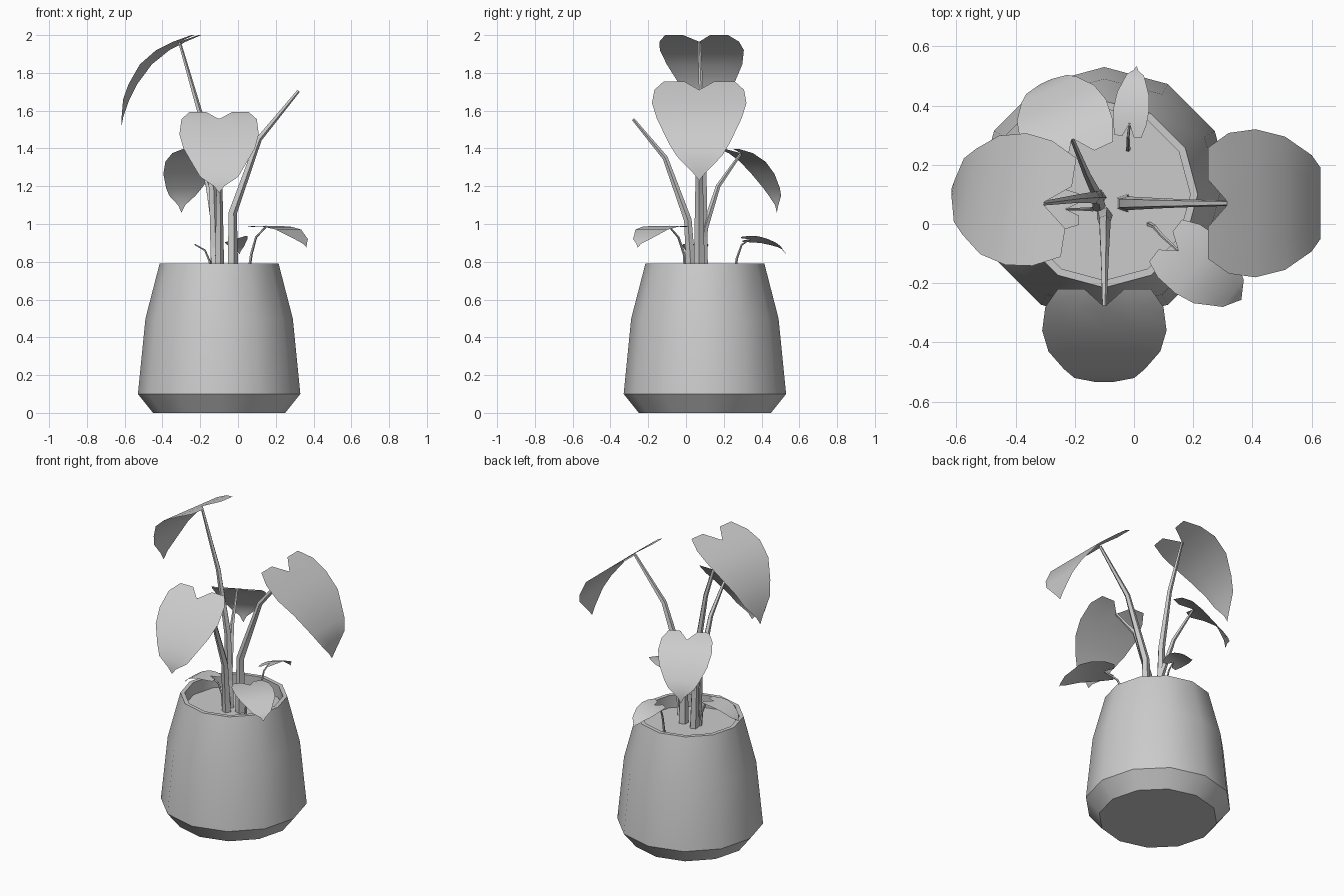
import bpy, bmesh, math
from mathutils import Vector

if "Cube" in bpy.data.objects:
    bpy.data.objects.remove(bpy.data.objects["Cube"])

CX, CY = -0.10, 0.10  # pot axis


def finish(name, bm, angle=35, recalc=True):
    if recalc:
        bmesh.ops.recalc_face_normals(bm, faces=bm.faces)
    me = bpy.data.meshes.new(name)
    bm.to_mesh(me)
    bm.free()
    ob = bpy.data.objects.new(name, me)
    bpy.context.collection.objects.link(ob)
    bpy.ops.object.select_all(action='DESELECT')
    ob.select_set(True)
    bpy.context.view_layer.objects.active = ob
    bpy.ops.object.shade_smooth_by_angle(angle=math.radians(angle))
    return ob


def bridge(bm, rings):
    for a, b in zip(rings, rings[1:]):
        n = len(a)
        for i in range(n):
            bm.faces.new((a[i], a[(i + 1) % n], b[(i + 1) % n], b[i]))


def lathe(name, profile, n=12):
    bm = bmesh.new()
    rings = []
    for r, z in profile:
        rings.append([bm.verts.new((CX + r * math.cos(2 * math.pi * i / n),
                                    CY + r * math.sin(2 * math.pi * i / n), z)) for i in range(n)])
    bridge(bm, rings)
    bm.faces.new(rings[0])
    bm.faces.new(rings[-1])
    return finish(name, bm)


def stem(name, pts, r0, r1, n=5):
    # tapered low-sided tube along a path
    bm = bmesh.new()
    pts = [Vector(p) for p in pts]
    rings = []
    for k, p in enumerate(pts):
        d = (pts[min(k + 1, len(pts) - 1)] - pts[max(k - 1, 0)]).normalized()
        q = Vector((0, 0, 1)).rotation_difference(d)
        r = r0 + (r1 - r0) * k / (len(pts) - 1)
        rings.append([bm.verts.new(p + q @ Vector((r * math.cos(2 * math.pi * i / n),
                                                   r * math.sin(2 * math.pi * i / n), 0)))
                      for i in range(n)])
    bridge(bm, rings)
    bm.faces.new(rings[0])
    bm.faces.new(rings[-1])
    return finish(name, bm)


# half-width fraction of the heart outline at each row after the lobes
WIDTHS = (0.95, 1.0, 0.9, 0.65, 0.48, 0.13)


def leaf(name, base, azimuth, half, profile, roll=0.0):
    # profile: (distance along midrib, z) for lobe row, attachment, ..., tip
    a = math.radians(azimuth)
    d = Vector((math.cos(a), math.sin(a), 0))
    side = Vector((-math.sin(a), math.cos(a), roll))
    bm = bmesh.new()

    def vert(row, w):
        s, z = profile[row]
        return bm.verts.new(Vector((base[0], base[1], z)) + d * s + side * (w * half))

    spine = [vert(i, 0) for i in range(1, len(profile))]
    for m in (1, -1):
        def face(*vs):
            bm.faces.new(vs if m == 1 else vs[::-1])
        lobe = [vert(0, m * 0.32), vert(0, m * 0.75)]
        rows = [[spine[i], vert(i + 1, m * w * 0.5), vert(i + 1, m * w)]
                for i, w in enumerate(WIDTHS)]
        face(rows[0][0], rows[0][1], lobe[0])
        face(rows[0][1], rows[0][2], lobe[1], lobe[0])
        for p, q in zip(rows, rows[1:]):
            for c in (0, 1):
                face(p[c], q[c], q[c + 1], p[c + 1])
        for c in (0, 1):
            face(rows[-1][c], spine[-1], rows[-1][c + 1])
    return finish(name, bm, 60, recalc=False)


# pot and soil
lathe("pot", [(0.35, 0), (0.43, 0.10), (0.39, 0.50), (0.315, 0.79),
              (0.29, 0.79), (0.295, 0.70), (0.295, 0.66)])
lathe("soil", [(0.29, 0.67), (0.29, 0.71)])

# tall stems
stem("right_stem", [(-0.03, 0.07, 0.70), (-0.03, 0.07, 1.06), (0.11, 0.07, 1.45),
                    (0.32, 0.07, 1.705)], 0.032, 0.009)
stem("left_stem", [(-0.12, 0.09, 0.70), (-0.135, 0.09, 1.18), (-0.20, 0.085, 1.58),
                   (-0.31, 0.07, 1.963)], 0.028, 0.008)
stem("front_stem", [(-0.10, 0.03, 0.70), (-0.10, 0.01, 1.02), (-0.10, -0.11, 1.35),
                    (-0.10, -0.28, 1.555)], 0.028, 0.008)
stem("back_stem", [(-0.12, 0.06, 0.70), (-0.125, 0.10, 0.98), (-0.16, 0.17, 1.20),
                   (-0.21, 0.29, 1.372)], 0.024, 0.007)
# short stems
stem("small_right_stem", [(0.05, 0.0, 0.70), (0.07, -0.01, 0.84), (0.095, -0.04, 0.93),
                          (0.15, -0.09, 0.988)], 0.009, 0.005)
stem("small_back_stem", [(-0.02, 0.25, 0.70), (-0.02, 0.27, 0.82), (-0.02, 0.295, 0.89),
                         (-0.015, 0.34, 0.92)], 0.008, 0.004)
stem("small_left_stem", [(-0.14, 0.05, 0.70), (-0.15, 0.05, 0.80), (-0.175, 0.05, 0.86),
                         (-0.23, 0.05, 0.892)], 0.008, 0.004)

# large leaves
leaf("right_leaf", (0.32, 0.07), 0, 0.25,
     [(-0.07, 1.755), (0, 1.71), (0.09, 1.64), (0.19, 1.56), (0.28, 1.43),
      (0.31, 1.36), (0.308, 1.27), (0.305, 1.23)])
leaf("left_leaf", (-0.31, 0.07), 171, 0.225,
     [(-0.09, 2.0), (0, 1.965), (0.09, 1.92), (0.18, 1.845), (0.25, 1.74),
      (0.285, 1.66), (0.305, 1.57), (0.31, 1.52)])
leaf("front_leaf", (-0.10, -0.28), -90, 0.21,
     [(-0.06, 1.592), (0, 1.555), (0.08, 1.475), (0.15, 1.40), (0.21, 1.31),
      (0.24, 1.25), (0.254, 1.20), (0.254, 1.165)])
leaf("back_leaf", (-0.21, 0.29), 115, 0.16,
     [(-0.07, 1.398), (0, 1.375), (0.07, 1.33), (0.13, 1.265), (0.18, 1.19),
      (0.20, 1.15), (0.21, 1.10), (0.21, 1.06)])
# small leaves
leaf("small_right_leaf", (0.15, -0.09), -38, 0.12,
     [(-0.055, 0.985), (0, 0.99), (0.08, 0.985), (0.15, 0.97), (0.20, 0.94),
      (0.235, 0.92), (0.26, 0.895), (0.27, 0.875)])
leaf("small_back_leaf", (-0.015, 0.34), 83, 0.06,
     [(-0.045, 0.918), (0, 0.92), (0.05, 0.917), (0.10, 0.905), (0.14, 0.89),
      (0.165, 0.875), (0.18, 0.855), (0.195, 0.84)], roll=-0.3)
leaf("small_left_leaf", (-0.23, 0.05), 180, 0.07,
     [(-0.045, 0.89), (0, 0.893), (0.05, 0.89), (0.10, 0.875), (0.14, 0.85),
      (0.16, 0.835), (0.175, 0.82), (0.18, 0.81)])
